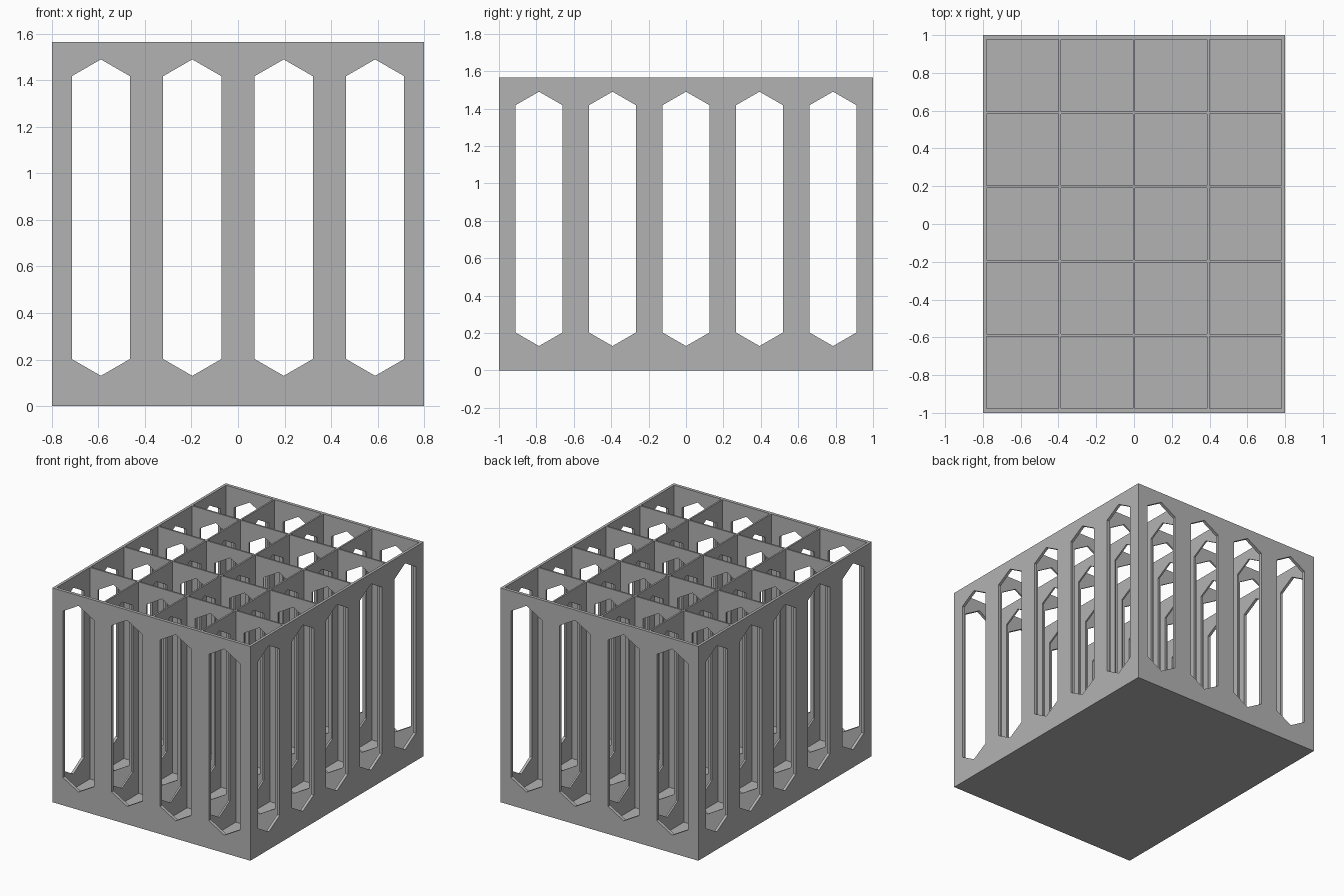
import bpy
import bmesh
from mathutils import Matrix, Vector

old = bpy.data.objects.get("Cube")
if old:
    bpy.data.objects.remove(old, do_unlink=True)

WIDTH, DEPTH, HEIGHT = 1.6, 2.0, 1.565
COLS, ROWS = 4, 5
PITCH, CELL = 0.393, 0.381
FLOOR = 0.02
SLOT_HALF, SLOT_LOW, SLOT_HIGH, SLOT_TAPER = 0.125, 0.13, 1.49, 0.072

grey = bpy.data.materials.new("plain grey")
grey.use_nodes = True
colour = (0.45, 0.45, 0.45, 1)
grey.diffuse_color = colour
grey.node_tree.nodes["Principled BSDF"].inputs["Base Color"].default_value = colour


def centres(count):
    return [(i - (count - 1) / 2) * PITCH for i in range(count)]


def add_box(bm, size, centre):
    matrix = Matrix.Translation(centre) @ Matrix.Diagonal((*size, 1))
    bmesh.ops.create_cube(bm, size=1, matrix=matrix)


def add_slot(bm, centre, along_y):
    """Long six-sided prism with pointed ends, running through the whole box."""
    half = [(0, SLOT_LOW), (SLOT_HALF, SLOT_LOW + SLOT_TAPER),
            (SLOT_HALF, SLOT_HIGH - SLOT_TAPER), (0, SLOT_HIGH)]
    outline = half + [(-u, z) for u, z in half[2:0:-1]]
    reach = 1.2
    if along_y:
        points = [(centre + u, -reach, z) for u, z in outline]
        sweep = Vector((0, 2 * reach, 0))
    else:
        points = [(-reach, centre + u, z) for u, z in outline]
        sweep = Vector((2 * reach, 0, 0))
    face = bm.faces.new([bm.verts.new(p) for p in points])
    result = bmesh.ops.extrude_face_region(bm, geom=[face], use_keep_orig=True)
    bmesh.ops.translate(bm, vec=sweep, verts=[
        v for v in result["geom"] if isinstance(v, bmesh.types.BMVert)])


def make_object(name, bm):
    bmesh.ops.recalc_face_normals(bm, faces=bm.faces)
    mesh = bpy.data.meshes.new(name)
    bm.to_mesh(mesh)
    bm.free()
    mesh.materials.append(grey)
    obj = bpy.data.objects.new(name, mesh)
    bpy.context.collection.objects.link(obj)
    return obj


# Solid block that becomes the divided crate
bm = bmesh.new()
add_box(bm, (WIDTH, DEPTH, HEIGHT), (0, 0, HEIGHT / 2))
crate = make_object("divided_crate", bm)

# Square pockets, open at the top, leaving outer walls, dividers and floor
bm = bmesh.new()
for x in centres(COLS):
    for y in centres(ROWS):
        add_box(bm, (CELL, CELL, HEIGHT), (x, y, FLOOR + HEIGHT / 2))
cutters = [make_object("pocket_cutter", bm)]

# Slots through every wall and divider, in both directions
for name, count, along_y in (("lengthwise_slot_cutter", COLS, True),
                             ("crosswise_slot_cutter", ROWS, False)):
    bm = bmesh.new()
    for c in centres(count):
        add_slot(bm, c, along_y)
    cutters.append(make_object(name, bm))

# Cut the block, then discard the cutters
bpy.context.view_layer.objects.active = crate
for cutter in cutters:
    cutter.hide_render = True
    cut = crate.modifiers.new(cutter.name, 'BOOLEAN')
    cut.operation = 'DIFFERENCE'
    cut.solver = 'EXACT'
    cut.object = cutter
    bpy.ops.object.modifier_apply(modifier=cut.name)
for cutter in cutters:
    bpy.data.objects.remove(cutter, do_unlink=True)
